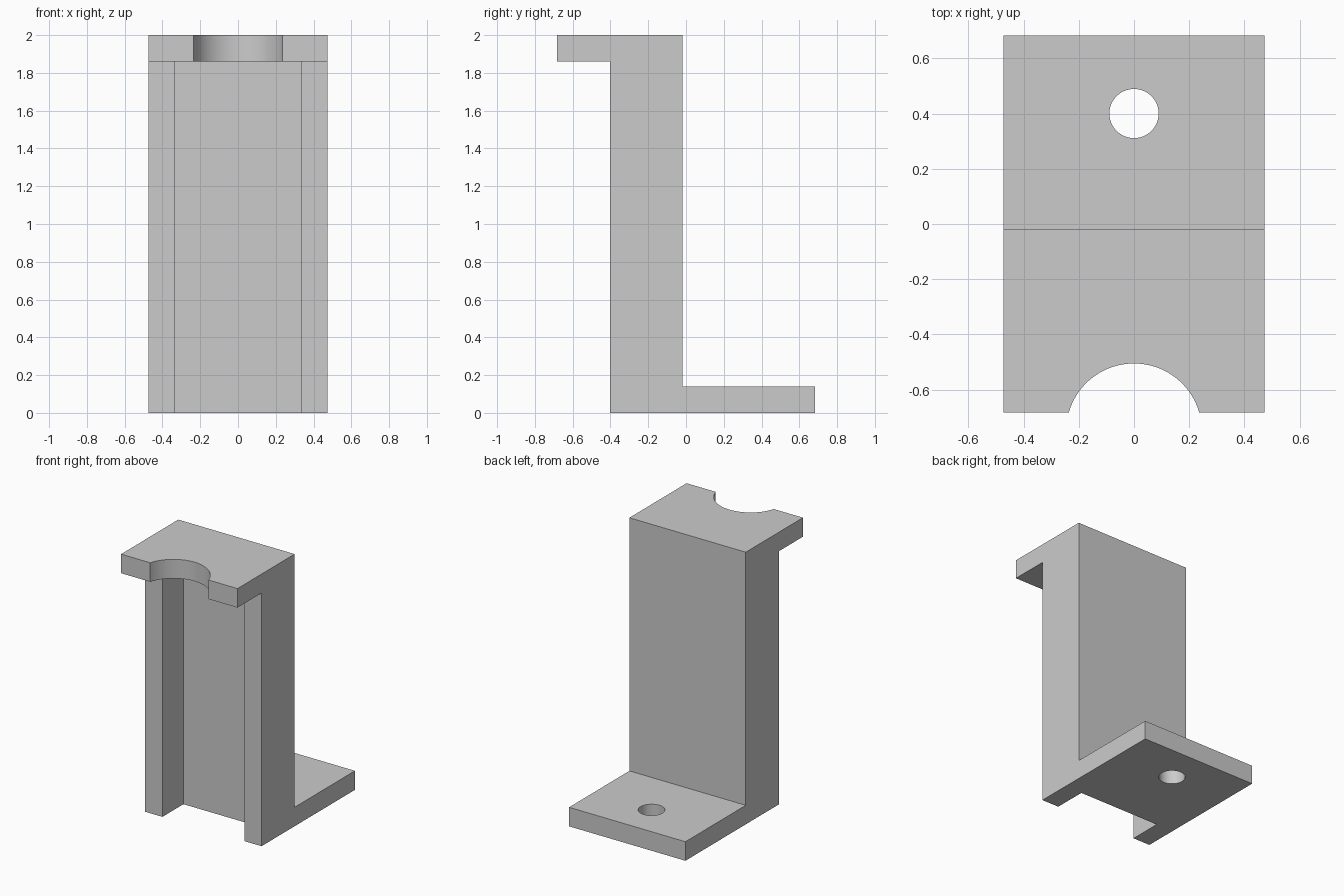
import bpy
import bmesh

cube = bpy.data.objects.get("Cube")
if cube:
    bpy.data.objects.remove(cube, do_unlink=True)

HALF_WIDTH = 0.473
HALF_DEPTH = 0.682
PLATE = 0.14
HEIGHT = 2.0
POST_FRONT, POST_BACK = -0.402, -0.018

grey = bpy.data.materials.new("plain_grey")
grey.use_nodes = True
colour = (0.6, 0.6, 0.6, 1)
grey.diffuse_color = colour
grey.node_tree.nodes["Principled BSDF"].inputs["Base Color"].default_value = colour


# Z-shaped side profile, extruded across the width
def extruded_profile(name, points, half_width):
    bm = bmesh.new()
    face = bm.faces.new([bm.verts.new((-half_width, y, z)) for y, z in points])
    extruded = bmesh.ops.extrude_face_region(bm, geom=[face])
    moved = [v for v in extruded["geom"] if isinstance(v, bmesh.types.BMVert)]
    bmesh.ops.translate(bm, verts=moved, vec=(2 * half_width, 0, 0))
    bmesh.ops.recalc_face_normals(bm, faces=bm.faces)
    mesh = bpy.data.meshes.new(name)
    bm.to_mesh(mesh)
    bm.free()
    obj = bpy.data.objects.new(name, mesh)
    bpy.context.collection.objects.link(obj)
    mesh.materials.append(grey)
    return obj


bracket = extruded_profile("bracket", [
    (POST_FRONT, 0), (HALF_DEPTH, 0), (HALF_DEPTH, PLATE), (POST_BACK, PLATE),
    (POST_BACK, HEIGHT), (-HALF_DEPTH, HEIGHT),
    (-HALF_DEPTH, HEIGHT - PLATE), (POST_FRONT, HEIGHT - PLATE),
], HALF_WIDTH)


# Subtract a helper shape from the bracket, then remove the helper
def cut(cutter):
    cutter.hide_render = True
    mod = bracket.modifiers.new(cutter.name, "BOOLEAN")
    mod.operation = "DIFFERENCE"
    mod.solver = "EXACT"
    mod.object = cutter
    bpy.ops.object.select_all(action="DESELECT")
    bpy.context.view_layer.objects.active = bracket
    bracket.select_set(True)
    bpy.ops.object.modifier_apply(modifier=mod.name)
    bpy.data.objects.remove(cutter, do_unlink=True)


def round_cutter(name, radius, y, z):
    bpy.ops.mesh.primitive_cylinder_add(vertices=96, radius=radius, depth=0.2, location=(0, y, z))
    obj = bpy.context.object
    obj.name = name
    obj.data.materials.append(grey)
    return obj


# Open channel up the front of the post, stopping under the top plate
cut(extruded_profile("channel_cutter", [
    (-1, -0.1), (POST_BACK - PLATE, -0.1),
    (POST_BACK - PLATE, HEIGHT - PLATE), (-1, HEIGHT - PLATE),
], HALF_WIDTH - PLATE))

# Screw hole in the foot and round notch in the top plate
cut(round_cutter("hole_cutter", 0.089, 0.4, PLATE / 2))
cut(round_cutter("notch_cutter", 0.246, -0.751, HEIGHT - PLATE / 2))

bpy.ops.object.shade_smooth_by_angle()
